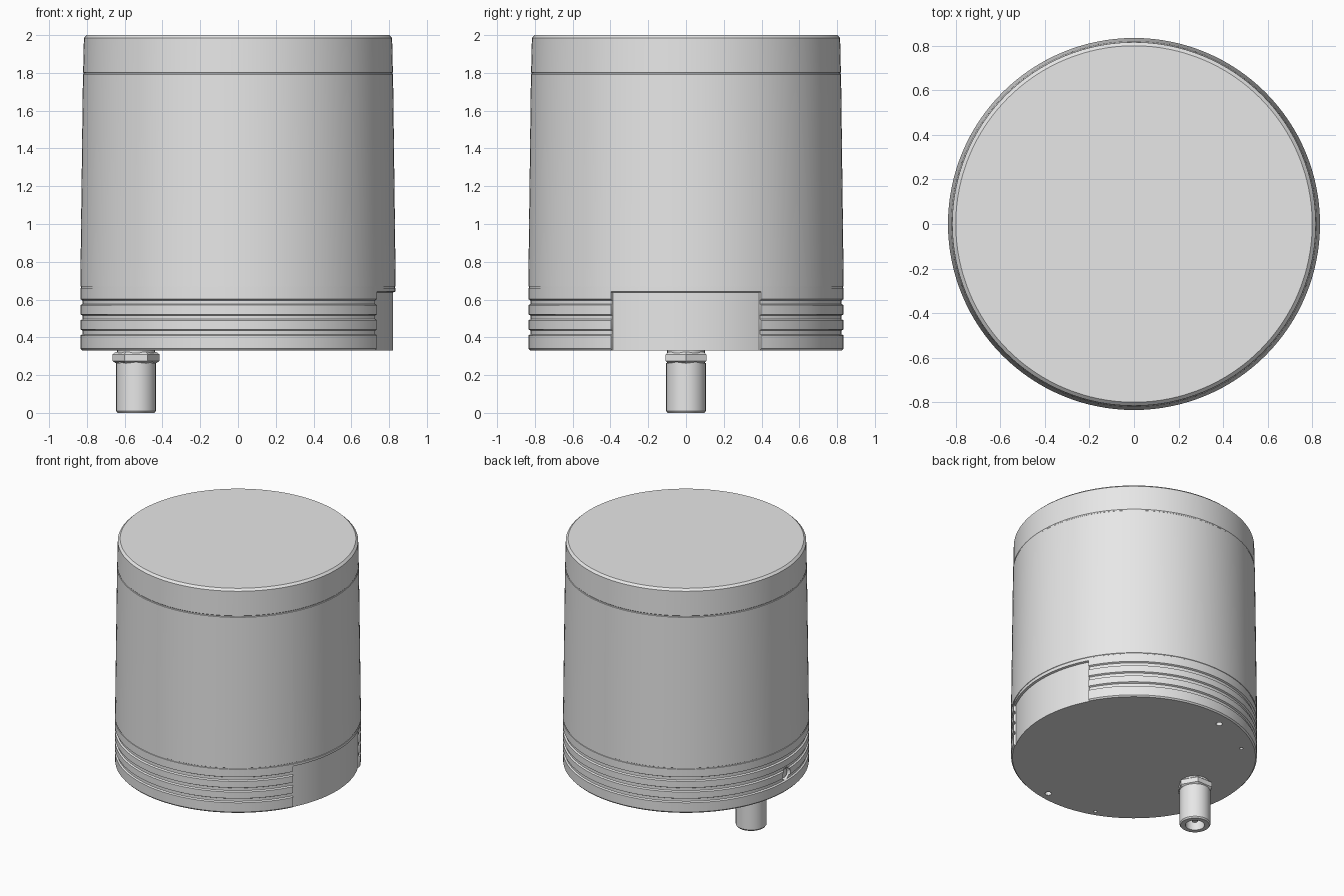
import bpy, bmesh, math
from mathutils import Matrix, Vector

cube = bpy.data.objects.get("Cube")
if cube:
    bpy.data.objects.remove(cube, do_unlink=True)

grey = bpy.data.materials.new("plain_grey")
grey.use_nodes = True
grey.diffuse_color = (0.8, 0.8, 0.8, 1)
grey.node_tree.nodes["Principled BSDF"].inputs["Base Color"].default_value = (0.8, 0.8, 0.8, 1)


def finish(name, bm, smooth=True):
    bmesh.ops.recalc_face_normals(bm, faces=bm.faces)
    mesh = bpy.data.meshes.new(name)
    bm.to_mesh(mesh)
    bm.free()
    mesh.materials.append(grey)
    obj = bpy.data.objects.new(name, mesh)
    bpy.context.collection.objects.link(obj)
    bpy.ops.object.select_all(action='DESELECT')
    bpy.context.view_layer.objects.active = obj
    obj.select_set(True)
    if smooth:
        bpy.ops.object.shade_smooth_by_angle(angle=math.radians(25))
    return obj


def lathe(name, profile, angles, centre=(0, 0), radius_rule=None):
    """Turn (radius, z) pairs about a vertical axis and cap both ends."""
    bm = bmesh.new()
    rings = []
    for r, z in profile:
        ring = []
        for a in angles:
            rr = radius_rule(r, z, a) if radius_rule else r
            ring.append(bm.verts.new((centre[0] + rr * math.cos(a), centre[1] + rr * math.sin(a), z)))
        rings.append(ring)
    n = len(angles)
    for low, high in zip(rings, rings[1:]):
        for i in range(n):
            j = (i + 1) % n
            bm.faces.new((low[i], low[j], high[j], high[i]))
    bm.faces.new(rings[0][::-1])
    bm.faces.new(rings[-1])
    return finish(name, bm)


def turn(n):
    return [2 * math.pi * i / n for i in range(n)]


def drill(target, centre, direction, radius, length, sides=16):
    """Cut a round hole centred on a point of the target's surface."""
    bm = bmesh.new()
    rot = Vector((0, 0, 1)).rotation_difference(Vector(direction)).to_matrix().to_4x4()
    bmesh.ops.create_cone(bm, cap_ends=True, segments=sides, radius1=radius, radius2=radius,
                          depth=length, matrix=Matrix.Translation(centre) @ rot)
    cutter = finish("hole_cutter", bm, False)
    cutter.hide_render = True
    mod = target.modifiers.new("hole", 'BOOLEAN')
    mod.operation = 'DIFFERENCE'
    mod.solver = 'EXACT'
    mod.object = cutter
    bpy.ops.object.select_all(action='DESELECT')
    bpy.context.view_layer.objects.active = target
    target.select_set(True)
    bpy.ops.object.modifier_apply(modifier=mod.name)
    bpy.data.objects.remove(cutter, do_unlink=True)


# Housing: grooved lower band, tapered wall, thin seams and bevelled lid
base_z, panel_top, panel_edge = 0.33, 0.64, math.radians(28.2)
profile = [(0.825, base_z), (0.834, base_z + 0.01)]
for z in (0.41, 0.49, 0.57):
    profile += [(0.835, z), (0.824, z + 0.006), (0.824, z + 0.026), (0.835, z + 0.032)]
profile += [(0.835, panel_top - 0.002), (0.835, panel_top + 0.002),
            (0.835, 0.66), (0.832, 0.662), (0.832, 0.668), (0.835, 0.67),
            (0.821, 1.792), (0.818, 1.795), (0.818, 1.8), (0.82, 1.803),
            (0.816, 1.985), (0.8, 2.0)]


# Smooth connector panel is set back into the band on the left side
def recess(r, z, a):
    a = (a + math.pi) % (2 * math.pi) - math.pi
    if abs(a) < panel_edge and z < panel_top:
        return min(r, 0.82)
    return r


angles = turn(128)
for side in (-1, 1):
    angles += [(side * (panel_edge + d)) % (2 * math.pi) for d in (-0.003, 0.003)]
housing = lathe("housing", profile, sorted(angles), radius_rule=recess)

# Screw holes in the underside and a port in the band
for x, y, r in ((-0.15, 0.72, 0.022), (0.13, -0.75, 0.022), (-0.48, 0.56, 0.012), (-0.27, -0.73, 0.012)):
    drill(housing, (x, y, base_z), (0, 0, 1), r, 0.08)
drill(housing, (-0.83, 0, 0.46), (1, 0, 0), 0.045, 0.1, 24)
bpy.ops.object.shade_smooth_by_angle(angle=math.radians(25))

# Screw sunk in the port
bm = bmesh.new()
bmesh.ops.create_cone(bm, cap_ends=True, segments=24, radius1=0.032, radius2=0.032, depth=0.04,
                      matrix=Matrix.Translation((-0.795, 0, 0.46)) @ Matrix.Rotation(math.pi / 2, 4, 'Y'))
finish("port_screw", bm)

# Cable connector below: neck, hexagonal nut, hollow sleeve and pin
stem = (-0.54, 0)
lathe("connector_neck", [(0.1, 0.26), (0.1, 0.34)], turn(32), stem)
lathe("connector_nut", [(0.105, 0.262), (0.124, 0.274), (0.124, 0.31), (0.108, 0.322)], turn(6), stem)
lathe("connector_sleeve", [(0.065, 0.1), (0.065, 0.0), (0.098, 0.0), (0.105, 0.01), (0.105, 0.265)],
      turn(32), stem)
lathe("connector_pin", [(0.02, 0.03), (0.02, 0.11)], turn(12), stem)
